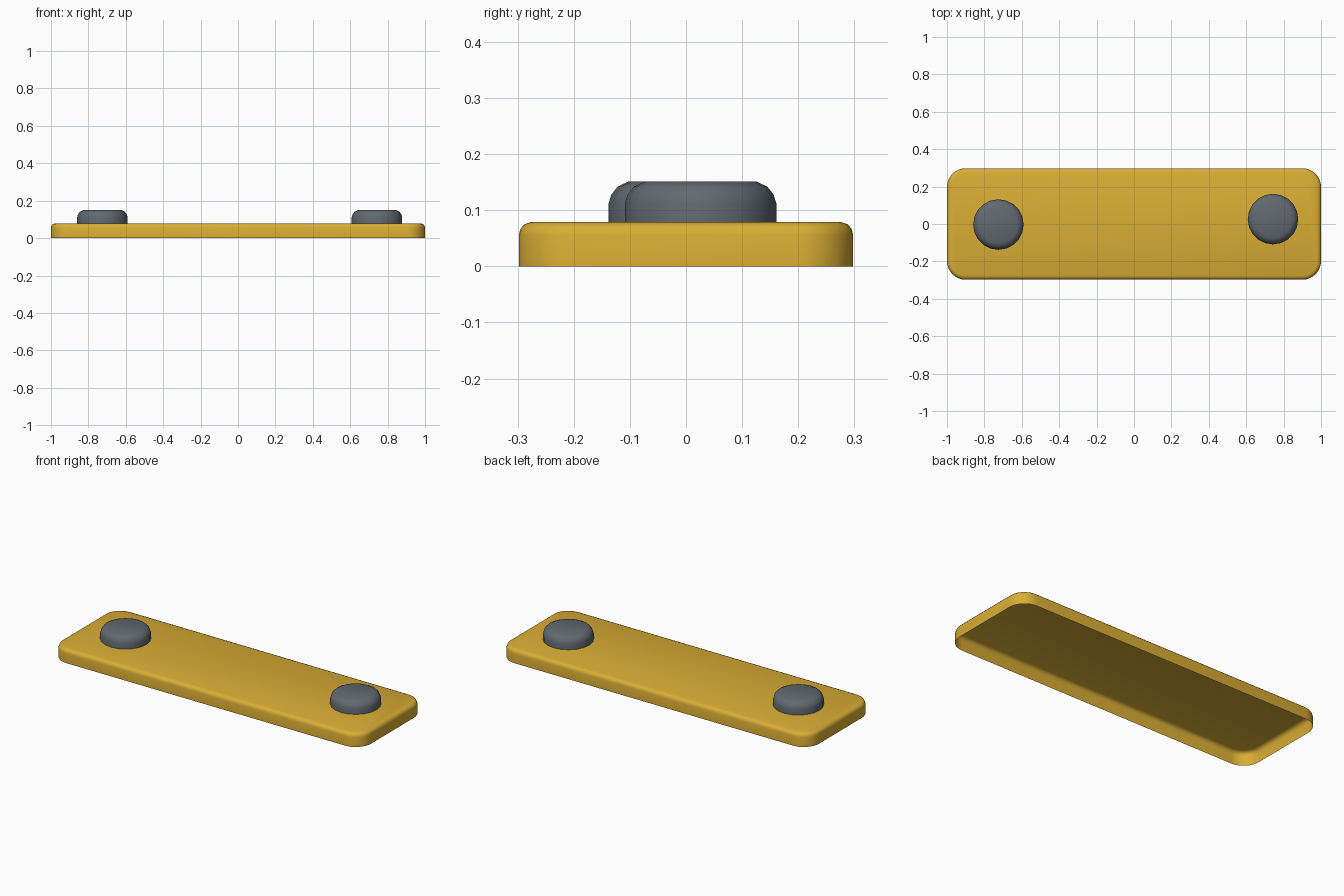
import bpy, bmesh, math

if "Cube" in bpy.data.objects:
    bpy.data.objects.remove(bpy.data.objects["Cube"])


def material(name, rgb):
    m = bpy.data.materials.new(name)
    m.diffuse_color = (*rgb, 1)
    m.use_nodes = True
    m.node_tree.nodes["Principled BSDF"].inputs["Base Color"].default_value = m.diffuse_color
    return m


def rounded_rect(hx, hy, r, n):
    """Outline of a rounded rectangle, counter-clockwise."""
    pts = []
    for q, (sx, sy) in enumerate(((1, 1), (-1, 1), (-1, -1), (1, -1))):
        for i in range(n + 1):
            a = math.pi / 2 * (q + i / n)
            pts.append((sx * (hx - r) + r * math.cos(a),
                        sy * (hy - r) + r * math.sin(a)))
    return pts


def circle(r, n):
    return [(r * math.cos(2 * math.pi * i / n), r * math.sin(2 * math.pi * i / n))
            for i in range(n)]


def capped_shell(name, outline, levels, mat, location=(0, 0, 0)):
    """Open-bottomed shell: outline(inset) at each (inset, z), capped on top."""
    bm = bmesh.new()
    rings = [[bm.verts.new((x, y, z)) for x, y in outline(inset)]
             for inset, z in levels]
    for a, b in zip(rings, rings[1:]):
        for i in range(len(a)):
            j = (i + 1) % len(a)
            bm.faces.new((a[i], a[j], b[j], b[i]))
    bm.faces.new(rings[-1])
    mesh = bpy.data.meshes.new(name)
    bm.to_mesh(mesh)
    bm.free()
    mesh.materials.append(mat)
    ob = bpy.data.objects.new(name, mesh)
    ob.location = location
    bpy.context.collection.objects.link(ob)
    bpy.ops.object.select_all(action='DESELECT')
    ob.select_set(True)
    bpy.context.view_layer.objects.active = ob
    bpy.ops.object.shade_smooth_by_angle(angle=math.radians(40))
    return ob


yellow = material("yellow", (0.70, 0.42, 0.035))
grey = material("slate grey", (0.12, 0.145, 0.165))

# Thin hollow plate with rounded corners and a soft top edge
capped_shell("plate",
             lambda d: rounded_rect(1 - d, 0.298 - d, 0.1 - d, 8),
             [(0, 0), (0, 0.056), (0.003, 0.067), (0.010, 0.075), (0.022, 0.079)],
             yellow)

# Two domed buttons on the plate
for name, x, y in (("left_button", -0.725, -0.003), ("right_button", 0.743, 0.026)):
    capped_shell(name,
                 lambda d: circle(0.135 - d, 20),
                 [(0, 0.079), (0, 0.112), (0.005, 0.128), (0.016, 0.142), (0.035, 0.151)],
                 grey, (x, y, 0))
